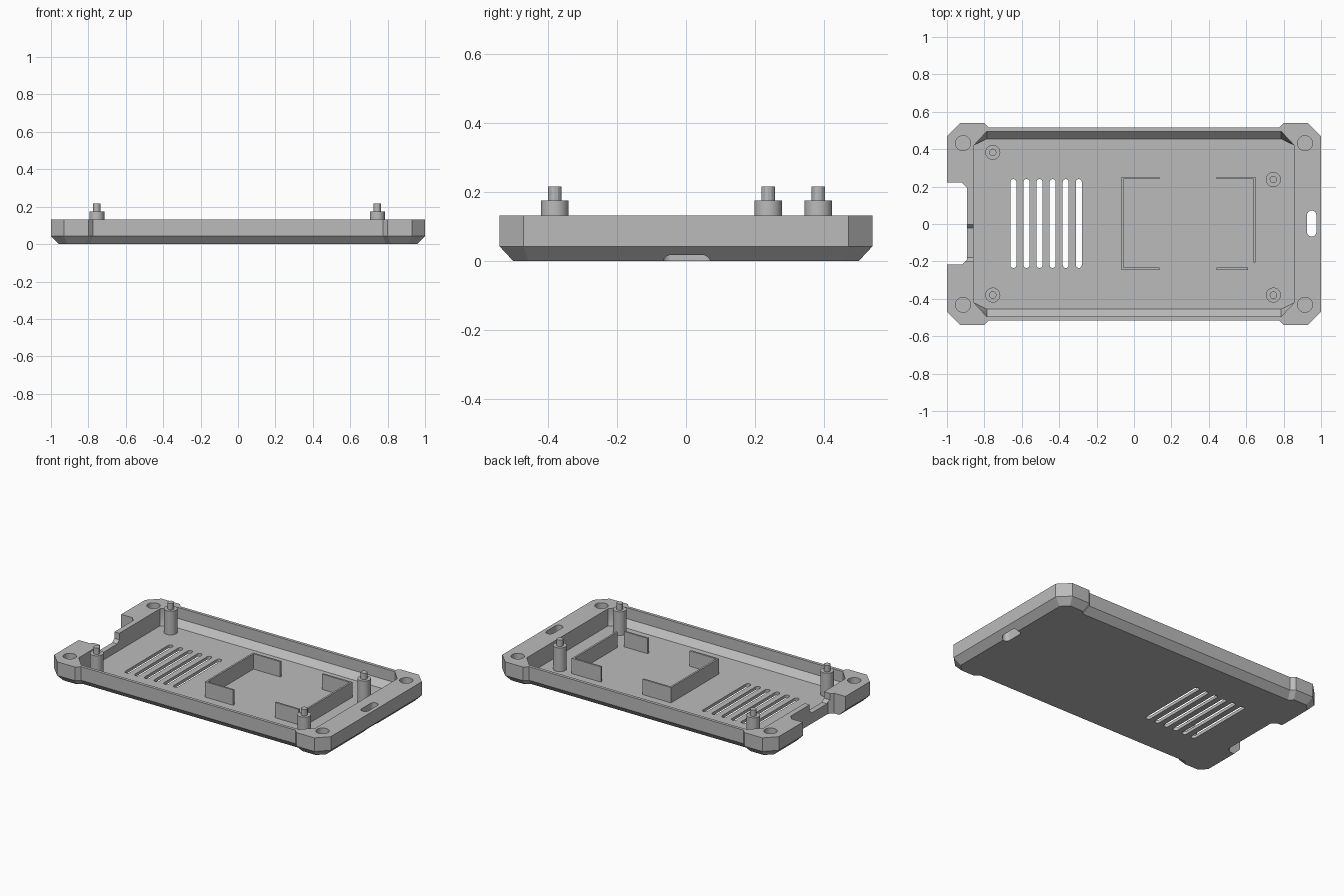
import bpy, bmesh, math

if "Cube" in bpy.data.objects:
    bpy.data.objects.remove(bpy.data.objects["Cube"])

grey = bpy.data.materials.new("light grey plastic")
grey.diffuse_color = (0.5, 0.5, 0.5, 1)
grey.use_nodes = True
grey.node_tree.nodes["Principled BSDF"].inputs["Base Color"].default_value = grey.diffuse_color


def make(name, bm):
    bmesh.ops.recalc_face_normals(bm, faces=bm.faces)
    me = bpy.data.meshes.new(name)
    bm.to_mesh(me)
    bm.free()
    ob = bpy.data.objects.new(name, me)
    bpy.context.collection.objects.link(ob)
    me.materials.append(grey)
    return ob


def loft(name, layers):
    """Skin a stack of (outline, z) layers and cap both ends."""
    bm = bmesh.new()
    rings = [[bm.verts.new((x, y, z)) for x, y in pts] for pts, z in layers]
    n = len(rings[0])
    for a, b in zip(rings, rings[1:]):
        for i in range(n):
            j = (i + 1) % n
            bm.faces.new((a[i], a[j], b[j], b[i]))
    bm.faces.new(rings[0][::-1])
    bm.faces.new(rings[-1])
    return make(name, bm)


def four_way(quarter):
    """Mirror a +x +y quarter outline into a closed loop."""
    right = quarter + [(x, -y) for x, y in quarter[::-1]]
    return right + [(-x, y) for x, y in right[::-1]]


def circle(x, y, r, n):
    return [(x + r * math.cos(2 * math.pi * i / n),
             y + r * math.sin(2 * math.pi * i / n)) for i in range(n)]


def stadium(x, y0, y1, r, n=10):
    top = [(x + r * math.cos(math.pi * i / n), y1 - r + r * math.sin(math.pi * i / n)) for i in range(n + 1)]
    low = [(x - r * math.cos(math.pi * i / n), y0 + r - r * math.sin(math.pi * i / n)) for i in range(n + 1)]
    return top + low


def prism(name, pts, z0, z1):
    return loft(name, [(pts, z0), (pts, z1)])


def smooth(ob):
    bpy.ops.object.select_all(action='DESELECT')
    ob.select_set(True)
    bpy.context.view_layer.objects.active = ob
    bpy.ops.object.shade_smooth_by_angle(angle=math.radians(30))


# Tray body with corner tabs and chamfered underside
outer = four_way([(0.775, 0.515), (0.80, 0.54), (0.93, 0.54), (1.0, 0.47)])
under = four_way([(0.792, 0.475), (0.817, 0.50), (0.913, 0.50), (0.957, 0.456)])
tray = loft("tray", [(under, 0), (outer, 0.043), (outer, 0.132)])

# Cavity with sloped long sides
rim = four_way([(0.787, 0.495), (0.857, 0.42)])
floor = four_way([(0.787, 0.455), (0.857, 0.42)])
cutters = [loft("cavity_cutter", [(floor, 0.02), (rim, 0.06), (rim, 0.3)])]

# Vents, strap slot and corner magnet pockets
for i in range(6):
    cutters.append(prism("vent_cutter", stadium(-0.645 + 0.07 * i, -0.235, 0.24, 0.016), -0.1, 0.1))
cutters.append(prism("strap_slot_cutter", stadium(0.95, -0.068, 0.072, 0.025), -0.1, 0.3))
for sx in (-1, 1):
    for sy in (-1, 1):
        cutters.append(prism("pocket_cutter", circle(sx * 0.914, sy * 0.432, 0.04, 32), 0.06, 0.3))

# Connector recess at the left end
cutters.append(prism("recess_cutter", [(-1.1, 0.222), (-0.92, 0.222), (-0.893, 0.195), (-0.893, -0.19),
                                       (-0.92, -0.217), (-1.1, -0.217)], -0.1, 0.3))
# Flared opening through the remaining thin end wall
port = [(-0.94, -0.18), (-0.83, -0.18), (-0.83, -0.022), (-0.94, -0.022)]
flare = [(-0.94, -0.20), (-0.83, -0.20), (-0.83, -0.002), (-0.94, -0.002)]
cutters.append(loft("port_cutter", [(port, 0.07), (flare, 0.09), (flare, 0.3)]))

for c in cutters:
    c.hide_render = True
    m = tray.modifiers.new("cut", 'BOOLEAN')
    m.operation, m.solver, m.object = 'DIFFERENCE', 'EXACT', c
bpy.context.view_layer.update()
cut_mesh = bpy.data.meshes.new_from_object(tray.evaluated_get(bpy.context.evaluated_depsgraph_get()))
tray.modifiers.clear()
tray.data = cut_mesh
for c in cutters:
    bpy.data.objects.remove(c)
smooth(tray)

# Board posts with locating pins
for x, y in ((-0.755, 0.383), (-0.755, -0.38), (0.745, 0.238), (0.745, -0.38)):
    smooth(prism("post", circle(x, y, 0.04, 32), 0.015, 0.175))
    prism("pin", circle(x, y, 0.02, 12), 0.17, 0.216)


# Thin retaining walls on the floor
def wall(name, x0, x1, y0, y1):
    prism(name, [(x0, y0), (x1, y0), (x1, y1), (x0, y1)], 0.015, 0.12)


wall("left_retainer", -0.068, -0.056, -0.245, 0.252)
wall("right_retainer", 0.638, 0.65, -0.205, 0.252)
for y in (-0.245, 0.24):
    wall("left_retainer_arm", -0.06, 0.137, y, y + 0.012)
wall("right_retainer_back_arm", 0.44, 0.645, 0.24, 0.252)
wall("right_retainer_front_arm", 0.44, 0.61, -0.245, -0.233)
